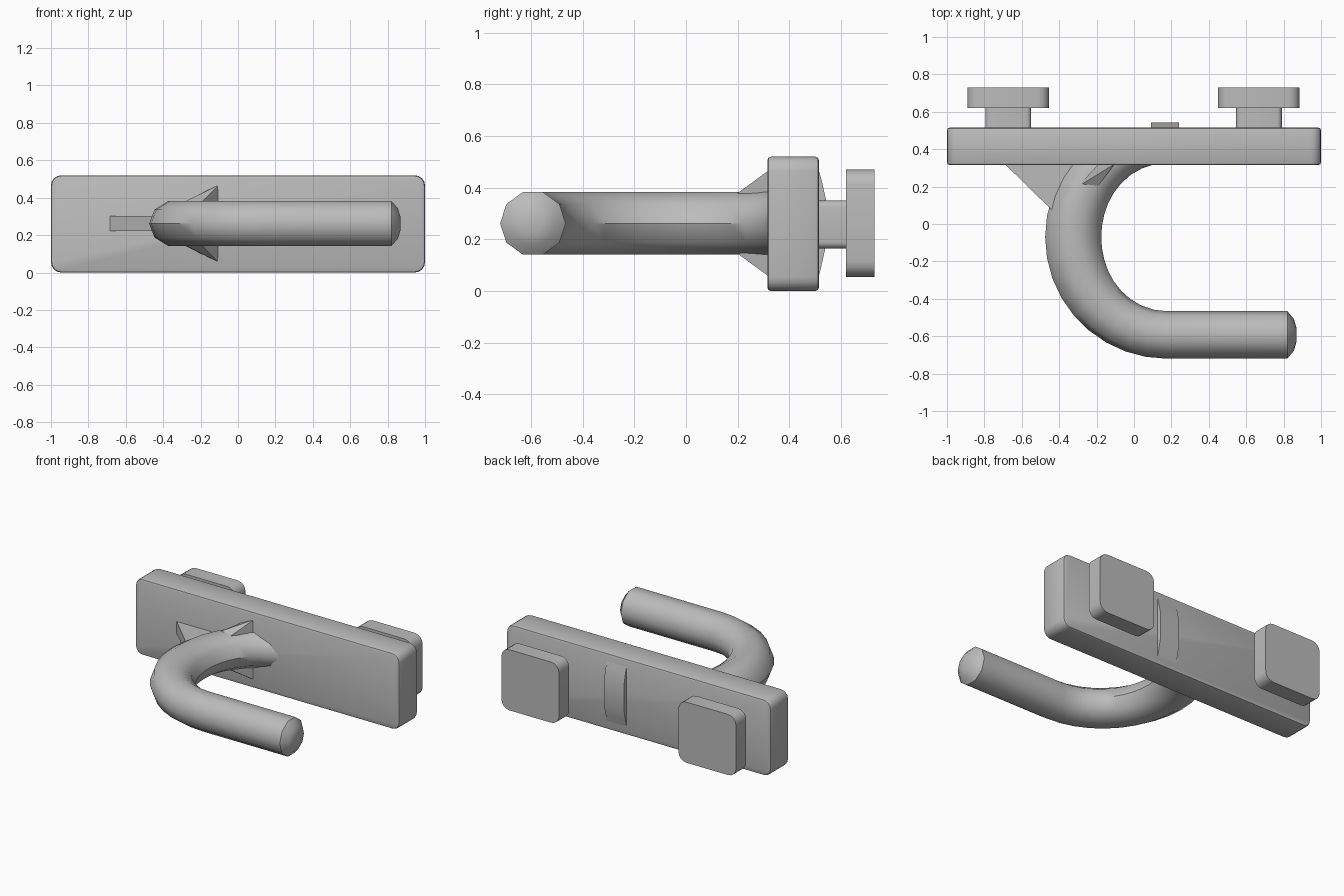
import bpy, bmesh, math
from mathutils import Vector

cube = bpy.data.objects.get("Cube")
if cube:
    bpy.data.objects.remove(cube, do_unlink=True)

grey = bpy.data.materials.new("plain grey")
grey.use_nodes = True
COLOUR = (0.5, 0.5, 0.5, 1)
grey.diffuse_color = COLOUR
grey.node_tree.nodes["Principled BSDF"].inputs["Base Color"].default_value = COLOUR


def finish(name, bm, angle=30):
    bmesh.ops.recalc_face_normals(bm, faces=bm.faces)
    mesh = bpy.data.meshes.new(name)
    bm.to_mesh(mesh)
    bm.free()
    mesh.materials.append(grey)
    obj = bpy.data.objects.new(name, mesh)
    bpy.context.collection.objects.link(obj)
    bpy.ops.object.select_all(action='DESELECT')
    obj.select_set(True)
    bpy.context.view_layer.objects.active = obj
    bpy.ops.object.shade_smooth_by_angle(angle=math.radians(angle))
    return obj


def rounded_box(name, low, high, corner, edge=0):
    """Box with round corners seen from the front, and an optional small edge bevel."""
    low, high = Vector(low), Vector(high)
    bm = bmesh.new()
    bmesh.ops.create_cube(bm, size=1)
    for v in bm.verts:
        v.co = (low + high) / 2 + v.co * (high - low)
    along_y = [e for e in bm.edges
               if abs(e.verts[0].co.y - e.verts[1].co.y) > 1e-4]
    bmesh.ops.bevel(bm, geom=along_y, offset=corner, segments=4,
                    profile=0.5, affect='EDGES')
    if edge:
        rims = [e for e in bm.edges
                if abs(e.verts[0].co.y - e.verts[1].co.y) < 1e-4]
        bmesh.ops.bevel(bm, geom=rims, offset=edge, segments=2,
                        profile=0.5, affect='EDGES')
    return finish(name, bm)


def solid(name, points):
    """Convex solid around a few corner points."""
    bm = bmesh.new()
    for p in points:
        bm.verts.new(p)
    bmesh.ops.convex_hull(bm, input=bm.verts)
    bmesh.ops.dissolve_limit(bm, angle_limit=0.02, verts=bm.verts, edges=bm.edges)
    return finish(name, bm, 20)


# Mounting plate
rounded_box("mounting_plate", (-1, 0.315, 0), (1, 0.515, 0.52), 0.055, 0.014)

# Pegs at the back: a neck and a square cap each
for side, x in (("right", -0.672), ("left", 0.668)):
    rounded_box(side + "_peg_neck", (x - 0.122, 0.5, 0.165),
                (x + 0.122, 0.63, 0.35), 0.025)
    rounded_box(side + "_peg_cap", (x - 0.218, 0.62, 0.055),
                (x + 0.218, 0.73, 0.47), 0.06)

# Shallow spring pad on the back
pad = [(0.505, 0.02), (0.525, 0.1), (0.543, 0.18),
       (0.543, 0.35), (0.525, 0.43), (0.505, 0.5)]
solid("back_pad", [(x, y, z) for x in (0.09, 0.24) for y, z in pad])

# Hook: ten-sided rod with a straight arm, swept round into the plate
CX, CY, CZ, OUTER, R, SIDES = 0.175, -0.07, 0.262, 0.65, 0.127, 10
stations = []  # centre, outward direction, half width, half height
for x, r in ((0.868, 0.04), (0.855, 0.085), (0.82, R)):
    stations.append((Vector((x, CY - OUTER + R, CZ)), Vector((0, -1, 0)), r, r))
STEPS = 18
for i in range(STEPS + 1):
    a = math.radians(270 - 180 * i / STEPS)
    out = Vector((math.cos(a), math.sin(a), 0))
    inner = OUTER - 2 * R - 0.046 * math.cos(a) ** 2
    stations.append((Vector((CX, CY, CZ)) + out * (OUTER + inner) / 2,
                     out, (OUTER - inner) / 2, R))

bm = bmesh.new()
rings = []
for centre, out, wide, tall in stations:
    ring = []
    for k in range(SIDES):
        t = math.tau * k / SIDES
        ring.append(bm.verts.new(centre + out * wide * math.cos(t)
                                 + Vector((0, 0, tall * math.sin(t)))))
    rings.append(ring)
for a, b in zip(rings, rings[1:]):
    for k in range(SIDES):
        n = (k + 1) % SIDES
        bm.faces.new((a[k], a[n], b[n], b[k]))
bm.faces.new(rings[0])
bm.faces.new(rings[-1])
# Trim the rod inside the plate
cut = bmesh.ops.bisect_plane(bm, geom=bm.verts[:] + bm.edges[:] + bm.faces[:],
                             plane_co=(0, 0.4, 0), plane_no=(0, 1, 0),
                             clear_outer=True)
bmesh.ops.holes_fill(bm, edges=[e for e in bm.edges if e.is_boundary])
finish("hook", bm, 38)

# Side brace between plate and hook
solid("side_brace", [p for z in (0.222, 0.302) for p in
                     ((-0.69, 0.32, z), (-0.44, 0.075, z), (-0.3, 0.32, z))])

# Braces above and below the hook
for name, s in (("upper_brace", 1), ("lower_brace", -1)):
    solid(name, [(-0.19, 0.32, CZ + s * 0.165), (-0.105, 0.32, CZ + s * 0.205),
                 (-0.30, 0.2, CZ + s * 0.11), (-0.2, 0.19, CZ + s * 0.11),
                 (-0.19, 0.32, CZ), (-0.10, 0.32, CZ),
                 (-0.28, 0.2, CZ), (-0.2, 0.19, CZ)])
